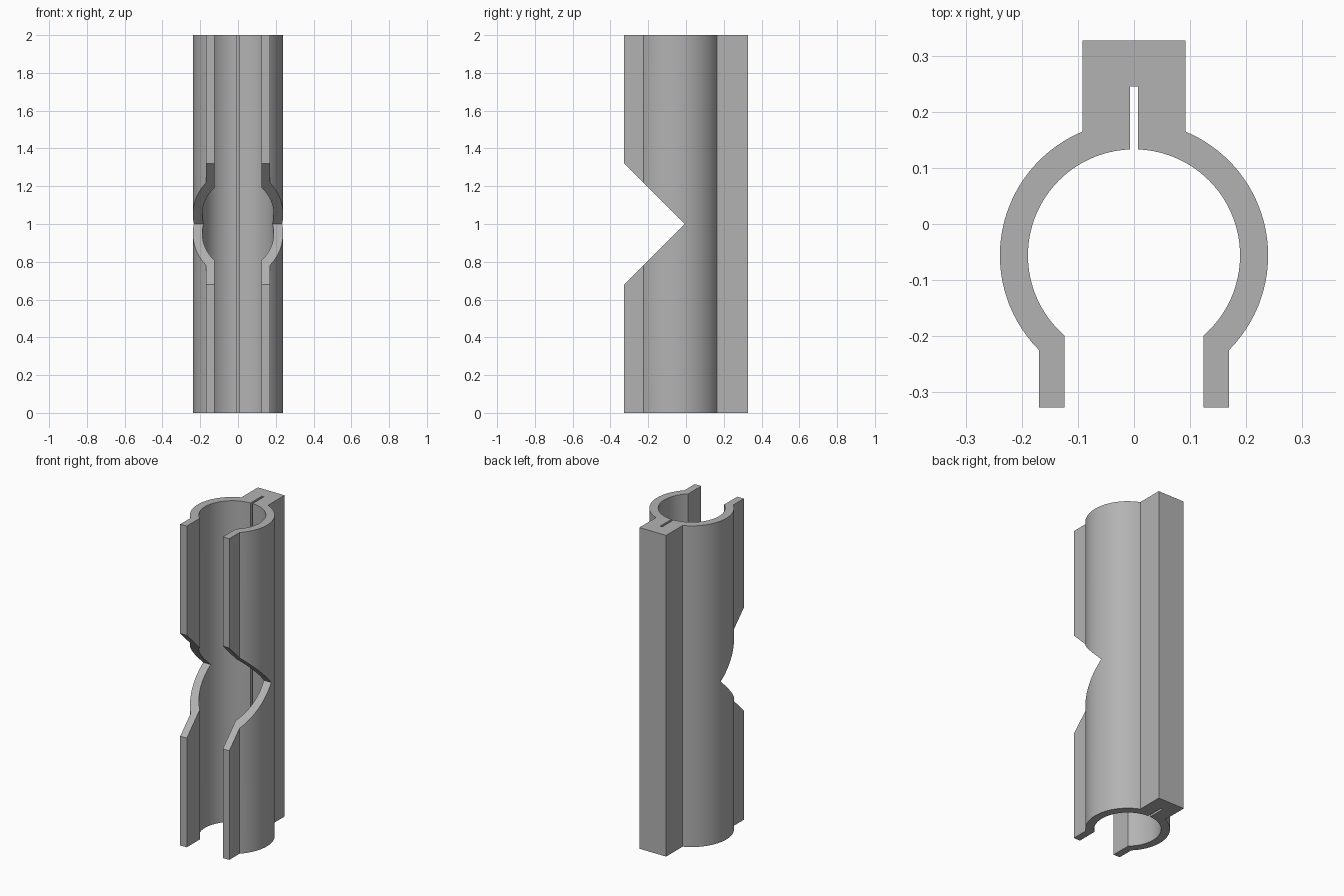
import bpy
import bmesh
from math import asin, acos, cos, sin, pi, radians, sqrt

if "Cube" in bpy.data.objects:
    bpy.data.objects.remove(bpy.data.objects["Cube"])

HEIGHT = 2.0
CENTRE_Y = -0.056
OUTER, INNER = 0.239, 0.189
HALF_DEPTH = 0.327
BLOCK_X = 0.092          # half width of the rear block
SLOT_X, SLOT_Y = 0.007, 0.245
LIP_OUT, LIP_IN = 0.169, 0.124

grey = bpy.data.materials.new("plain grey")
grey.use_nodes = True
colour = (0.45, 0.45, 0.45, 1.0)
grey.diffuse_color = colour
grey.node_tree.nodes["Principled BSDF"].inputs["Base Color"].default_value = colour


def arc(radius, x_start, x_end, steps):
    """Right-hand arc from the front point at x_start to the rear point at x_end."""
    a0, a1 = -acos(x_start / radius), acos(x_end / radius)
    angles = [a0 + (a1 - a0) * i / steps for i in range(steps + 1)]
    return [(radius * cos(a), CENTRE_Y + radius * sin(a)) for a in angles]


def extrude_profile(name, points, vector, to_3d):
    """Solid made by sweeping a closed outline along a vector."""
    bm = bmesh.new()
    face = bm.faces.new([bm.verts.new(to_3d(a, b)) for a, b in points])
    swept = bmesh.ops.extrude_face_region(bm, geom=[face])["geom"]
    verts = [g for g in swept if isinstance(g, bmesh.types.BMVert)]
    bmesh.ops.translate(bm, verts=verts, vec=vector)
    bmesh.ops.recalc_face_normals(bm, faces=bm.faces)
    mesh = bpy.data.meshes.new(name)
    bm.to_mesh(mesh)
    bm.free()
    mesh.materials.append(grey)
    obj = bpy.data.objects.new(name, mesh)
    bpy.context.collection.objects.link(obj)
    return obj


# Clip outline: right half from slot round to rear block, then mirrored
half = [(SLOT_X, SLOT_Y)]
half += arc(INNER, LIP_IN, SLOT_X, 48)[::-1]
half += [(LIP_IN, -HALF_DEPTH), (LIP_OUT, -HALF_DEPTH)]
half += arc(OUTER, LIP_OUT, BLOCK_X, 48)
half += [(BLOCK_X, HALF_DEPTH)]
outline = half + [(-x, y) for x, y in reversed(half)]
clip = extrude_profile("slotted_tube_clip", outline, (0, 0, HEIGHT),
                       lambda x, y: (x, y, 0))

# V-shaped notch through the front at mid height
apex, reach = -0.007, 0.4
notch = extrude_profile("notch_cutter",
                        [(apex, 1), (apex - reach, 1 + reach), (apex - reach, 1 - reach)],
                        (1, 0, 0), lambda y, z: (-0.5, y, z))
notch.hide_render = True
notch.hide_viewport = True

cut = clip.modifiers.new("front notch", "BOOLEAN")
cut.operation = "DIFFERENCE"
cut.solver = "EXACT"
cut.object = notch

# Bake the cut, remove the cutter, then smooth the round walls
bpy.context.view_layer.update()
graph = bpy.context.evaluated_depsgraph_get()
baked = bpy.data.meshes.new_from_object(clip.evaluated_get(graph))
clip.modifiers.clear()
clip.data = baked
bpy.data.objects.remove(notch)

bpy.ops.object.select_all(action="DESELECT")
clip.select_set(True)
bpy.context.view_layer.objects.active = clip
bpy.ops.object.shade_smooth_by_angle(angle=radians(20))
